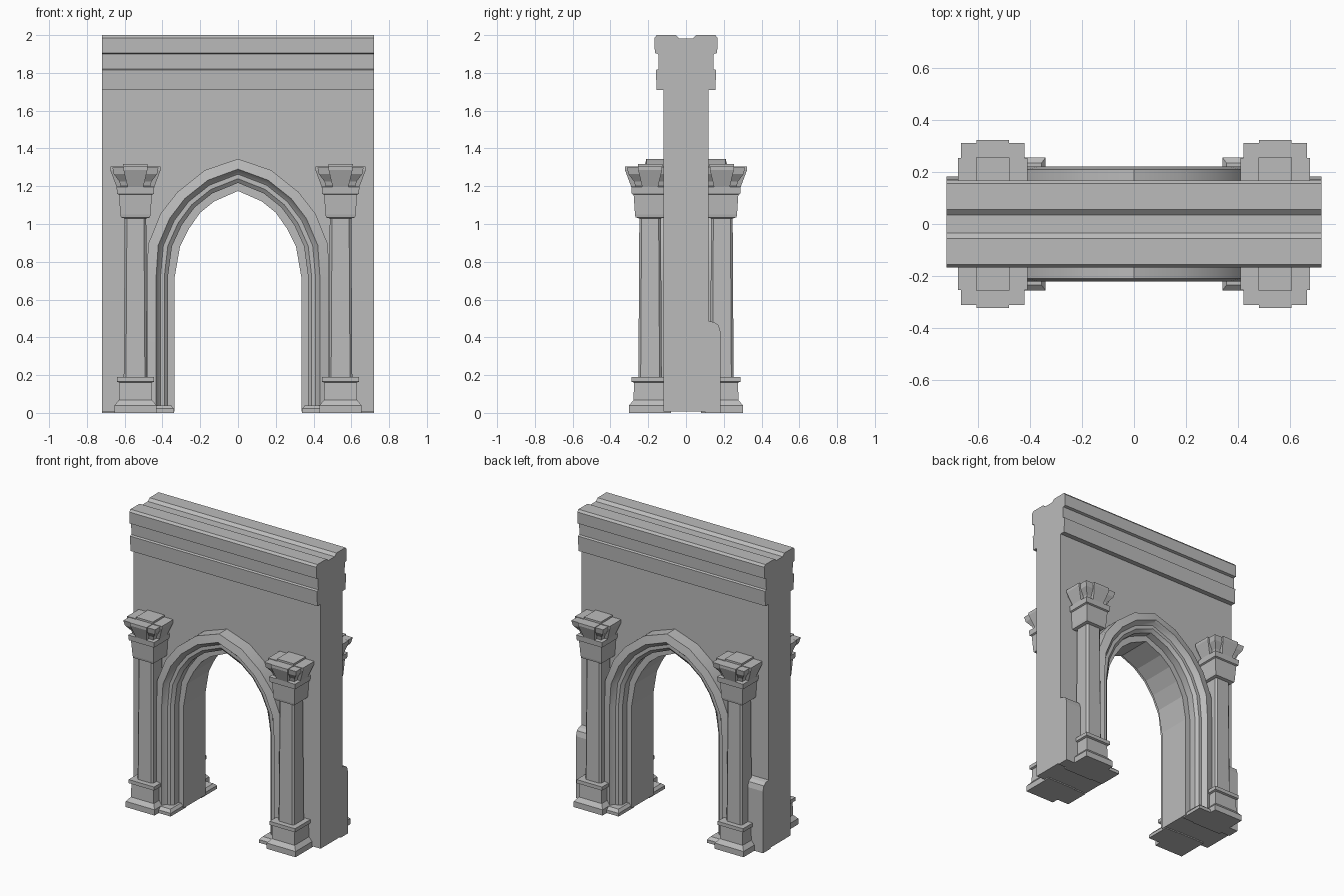
import bpy
import bmesh
import math

if "Cube" in bpy.data.objects:
    bpy.data.objects.remove(bpy.data.objects["Cube"], do_unlink=True)

stone = bpy.data.materials.new("grey_stone")
stone.use_nodes = True
COLOUR = (0.5, 0.5, 0.5, 1)
stone.diffuse_color = COLOUR
stone.node_tree.nodes["Principled BSDF"].inputs["Base Color"].default_value = COLOUR


def finish(name, bm):
    bmesh.ops.recalc_face_normals(bm, faces=bm.faces)
    mesh = bpy.data.meshes.new(name)
    bm.to_mesh(mesh)
    bm.free()
    mesh.materials.append(stone)
    obj = bpy.data.objects.new(name, mesh)
    bpy.context.collection.objects.link(obj)
    return obj


def loft(name, rings):
    """Skin a list of equal-length point rings and cap both ends."""
    bm = bmesh.new()
    rows = [[bm.verts.new(p) for p in ring] for ring in rings]
    n = len(rows[0])
    for a, b in zip(rows, rows[1:]):
        for i in range(n):
            j = (i + 1) % n
            bm.faces.new((a[i], a[j], b[j], b[i]))
    bm.faces.new(rows[0])
    bm.faces.new(rows[-1])
    return finish(name, bm)


def stack(name, cx, cy, levels, chamfer=0):
    """Rectangular sections (half width, half depth, height) piled upwards."""
    rings = []
    for hx, hy, z in levels:
        if chamfer:
            ix, iy = hx - chamfer, hy - chamfer
            outline = [(ix, -hy), (hx, -iy), (hx, iy), (ix, hy),
                       (-ix, hy), (-hx, iy), (-hx, -iy), (-ix, -hy)]
        else:
            outline = [(hx, -hy), (hx, hy), (-hx, hy), (-hx, -hy)]
        rings.append([(cx + x, cy + y, z) for x, y in outline])
    return loft(name, rings)


def square(*pairs):
    return [(h, h, z) for h, z in pairs]


def mirrored(half):
    """Complete a half outline that ends near the mirror axis."""
    return half + [(-u, v) for u, v in reversed(half) if abs(u) > 1e-5]


HALF = 0.72
WALL = 0.12

# Opening edge and outer edge of the arch moulding, from foot to apex
inner = [(0.335, 0), (0.335, 0.72), (0.307, 0.88), (0.26, 0.975),
         (0.2, 1.06), (0.125, 1.12), (0, 1.175)]
outer = [(0.48, 0), (0.48, 0.72), (0.477, 0.89), (0.41, 1.055),
         (0.32, 1.17), (0.175, 1.285), (0, 1.345)]

# Wall with arched opening
outline = mirrored(inner) + [(-HALF, 0), (-HALF, 1.71), (HALF, 1.71), (HALF, 0)]
loft("arched_wall", [[(x, y, max(z, 0.008)) for x, z in outline] for y in (-WALL, WALL)])

# Cornice with a shallow channel along the top
cornice = mirrored([(0.14, 1.71), (0.155, 1.71), (0.16, 1.815), (0.145, 1.82),
                    (0.147, 1.9), (0.165, 1.905), (0.167, 1.985), (0.155, 2),
                    (0.055, 2), (0.035, 1.982)])
loft("cornice", [[(x, y, z) for y, z in cornice] for x in (-HALF, HALF)])

# Moulding section: fraction from inner to outer edge, and depth
section = [(0.25, 0.1), (0.25, 0.17), (0.38, 0.188), (0.52, 0.188),
           (0.6, 0.2), (0.68, 0.222), (1, 0.21), (1, 0.1)]
inner_path, outer_path = mirrored(inner), mirrored(outer)

for face, s in (("front", -1), ("back", 1)):
    rings = []
    for (ax, az), (bx, bz) in zip(inner_path, outer_path):
        rings.append([(ax + (bx - ax) * t, s * d, az + (bz - az) * t)
                      for t, d in section])
    arch = loft(face + "_arch_moulding", rings)
    bpy.ops.object.select_all(action="DESELECT")
    arch.select_set(True)
    bpy.context.view_layer.objects.active = arch
    bpy.ops.object.shade_smooth_by_angle(angle=math.radians(32))

    for side, m in (("left", 1), ("right", -1)):
        tag = face + "_" + side
        cx, cy = m * 0.543, s * 0.19

        # Foot under the moulding
        stack(tag + "_moulding_foot", m * 0.4, s * 0.17,
              [(0.06, 0.085, 0), (0.06, 0.085, 0.022), (0.045, 0.065, 0.04)])

        # Column base
        stack(tag + "_column_base", cx, cy,
              square((0.111, 0), (0.111, 0.04), (0.088, 0.068), (0.085, 0.16),
                     (0.098, 0.165), (0.098, 0.19), (0.06, 0.19)))

        # Tapered shaft with chamfered edges
        stack(tag + "_column_shaft", cx, cy,
              square((0.062, 0.18), (0.057, 1.04)), chamfer=0.012)

        # Capital: bell, band and flaring top plate
        stack(tag + "_capital", cx, cy,
              square((0.06, 1.03), (0.077, 1.035), (0.08, 1.05), (0.087, 1.155),
                     (0.097, 1.16), (0.1, 1.197), (0.078, 1.2), (0.085, 1.225),
                     (0.115, 1.265), (0.122, 1.3)))
        stack(tag + "_capital_top_block", cx, cy,
              square((0.065, 1.29), (0.065, 1.317)))

        # Tabs on the four capital faces
        low, high = (0.042, 0.1), (0.063, 0.133)
        for label, k in (("side", -1), ("outer", 1)):
            stack(tag + "_capital_" + label + "_tabs", cx, cy,
                  [(*low[::k], 1.197), (*high[::k], 1.285), (*high[::k], 1.304)])

# Low buttresses at the back corners
buttress = [(0.1, 0), (0.182, 0), (0.182, 0.43), (0.172, 0.465), (0.15, 0.48), (0.1, 0.49)]
for side, m in (("left", 1), ("right", -1)):
    loft(side + "_buttress", [[(m * x, y, z) for y, z in buttress]
                              for x in (0.57, HALF)])
